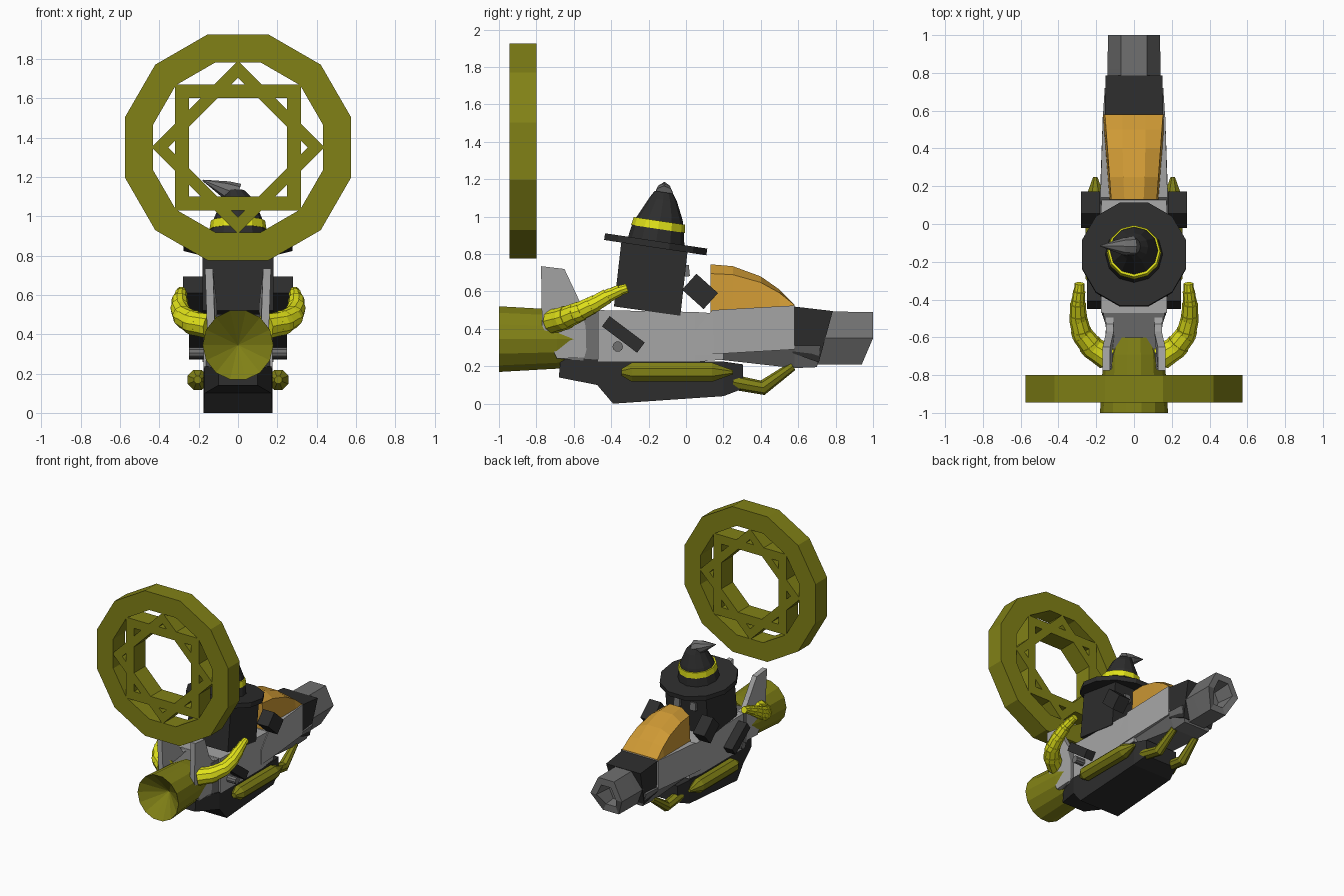
import bpy, bmesh, math
from mathutils import Vector, Matrix

if "Cube" in bpy.data.objects:
    bpy.data.objects.remove(bpy.data.objects["Cube"])


def material(name, rgb):
    m = bpy.data.materials.new(name)
    m.diffuse_color = (*rgb, 1)
    m.use_nodes = True
    m.node_tree.nodes["Principled BSDF"].inputs["Base Color"].default_value = m.diffuse_color
    return m


OLIVE = material("olive", (0.22, 0.22, 0.008))
YELLOW = material("yellow", (0.75, 0.76, 0.01))
ORANGE = material("orange", (0.62, 0.32, 0.035))
LIGHT = material("light_grey", (0.38, 0.38, 0.38))
MID = material("mid_grey", (0.16, 0.16, 0.16))
BLACK = material("black", (0.026, 0.026, 0.026))


def finish(name, rings, mat, closed=False):
    """Skin a list of equal-sized point rings, capping the ends unless closed."""
    bm = bmesh.new()
    vs = [[bm.verts.new(p) for p in r] for r in rings]
    n = len(vs[0])
    pairs = list(zip(vs, vs[1:])) + ([(vs[-1], vs[0])] if closed else [])
    for a, b in pairs:
        for i in range(n):
            j = (i + 1) % n
            bm.faces.new((a[i], a[j], b[j], b[i]))
    if not closed:
        bm.faces.new(vs[0][::-1])
        bm.faces.new(vs[-1])
    bmesh.ops.remove_doubles(bm, verts=bm.verts, dist=0.0005)
    bmesh.ops.recalc_face_normals(bm, faces=bm.faces)
    me = bpy.data.meshes.new(name)
    bm.to_mesh(me)
    bm.free()
    me.materials.append(mat)
    ob = bpy.data.objects.new(name, me)
    bpy.context.collection.objects.link(ob)
    return ob


def tube(name, pts, radii, sides, mat, axis=None, ref=(0, 0, 1), rot=0):
    pts = [Vector(p) for p in pts]
    rings = []
    for k, p in enumerate(pts):
        d = Vector(axis) if axis else pts[min(k + 1, len(pts) - 1)] - pts[max(k - 1, 0)]
        d.normalize()
        u = d.cross(Vector(ref)).normalized()
        v = u.cross(d)
        rings.append([p + radii[k] * (u * math.cos(a) + v * math.sin(a))
                      for a in (rot + 2 * math.pi * i / sides for i in range(sides))])
    return finish(name, rings, mat)


def loft(name, secs, mat):
    """Sections along y: (y bottom, z bottom, half width, y top, z top, half width)."""
    return finish(name, [[(-wb, yb, zb), (wb, yb, zb), (wt, yt, zt), (-wt, yt, zt)]
                         for yb, zb, wb, yt, zt, wt in secs], mat)


def prism(name, prof, x0, x1, mat, lean=lambda z: 0):
    return finish(name, [[(x + math.copysign(lean(z), x), y, z) for y, z in prof]
                         for x in (x0, x1)], mat)


def box(name, centre, size, angle, mat):
    r = Matrix.Rotation(math.radians(angle), 3, 'X')
    c, h = Vector(centre), Vector(size) / 2
    return finish(name, [[c + r @ Vector((sx * h.x, sy * h.y, sz * h.z))
                          for sy, sz in ((-1, -1), (1, -1), (1, 1), (-1, 1))]
                         for sx in (-1, 1)], mat)


def frame(name, n, ro, ri, rot, y0, y1):
    def ring(r, y):
        return [(r * math.cos(a), y, 1.35 + r * math.sin(a))
                for a in (rot + 2 * math.pi * i / n for i in range(n))]
    return finish(name, [ring(ro, y0), ring(ro, y1), ring(ri, y1), ring(ri, y0)], OLIVE, True)


# Floating halo: twelve-sided ring holding an eight-pointed star
frame("halo_ring", 12, 0.595, 0.447, math.pi / 12, -0.945, -0.80)
frame("halo_square", 4, 0.4525, 0.354, math.pi / 4, -0.944, -0.801)
frame("halo_diamond", 4, 0.44, 0.354, 0, -0.944, -0.801)

# Exhaust with dished end
tube("exhaust", [(0, -0.60, 0.345), (0, -0.69, 0.345), (0, -1, 0.345), (0, -0.86, 0.345)],
     [0.15, 0.162, 0.18, 0.0], 14, OLIVE, axis=(0, -1, 0))

# Hull
loft("keel", [(-0.68, 0.14, 0.10, -0.67, 0.25, 0.10),
              (-0.475, 0.10, 0.17, -0.475, 0.235, 0.17),
              (-0.39, 0.0, 0.175, -0.39, 0.235, 0.175),
              (0.20, 0.04, 0.17, 0.20, 0.225, 0.17),
              (0.305, 0.08, 0.14, 0.305, 0.21, 0.14)], BLACK)
loft("rear_body", [(-0.69, 0.24, 0.11, -0.76, 0.45, 0.11),
                   (-0.46, 0.225, 0.165, -0.46, 0.50, 0.165)], MID)
loft("centre_body", [(-0.47, 0.225, 0.175, -0.47, 0.50, 0.175),
                     (0.05, 0.225, 0.175, 0.05, 0.49, 0.175),
                     (0.20, 0.235, 0.17, 0.20, 0.48, 0.17)], LIGHT)
loft("nose_body", [(0.04, 0.26, 0.18, 0.04, 0.38, 0.18),
                   (0.15, 0.265, 0.18, 0.14, 0.50, 0.178),
                   (0.58, 0.29, 0.165, 0.58, 0.525, 0.165)], LIGHT)
loft("nose_underside", [(0.18, 0.235, 0.13, 0.18, 0.29, 0.17),
                        (0.58, 0.19, 0.11, 0.58, 0.31, 0.164),
                        (0.70, 0.195, 0.11, 0.72, 0.31, 0.155)], MID)
loft("nose_collar", [(0.57, 0.27, 0.15, 0.57, 0.52, 0.155),
                     (0.71, 0.22, 0.13, 0.785, 0.495, 0.15)], BLACK)

# Hollow six-sided barrel, lower lip cut back
barrel = tube("barrel", [(0, y, 0.35) for y in (0.68, 0.82, 1.0, 1.0, 0.86)],
              [0.14, 0.14, 0.138, 0.085, 0.07], 6, MID, axis=(0, 1, 0))
for v in barrel.data.vertices:
    v.co.z = 0.35 + (v.co.z - 0.35) * 1.17
    if v.co.z < 0.32 and v.co.y > 0.95:
        v.co.y -= 0.06

# Orange canopy
CANOPY = [(0.13, 0.745, 0.085), (0.25, 0.735, 0.095), (0.40, 0.68, 0.10),
          (0.50, 0.61, 0.10), (0.58, 0.53, 0.10)]
rings = []
for y, z, w in CANOPY:
    zb = 0.47 + 0.05 * (y - 0.13) / 0.45
    wb = 0.13 + 0.035 * (y - 0.13) / 0.45
    zm = zb + (z - zb) * 0.82
    rings.append([(-wb, y, zb), (wb, y, zb), (wb * 0.93, y, zm), (w * 0.6, y, z),
                  (-w * 0.6, y, z), (-wb * 0.93, y, zm)])
finish("canopy", rings, ORANGE)

# Rider: head, brimmed hat, band and bent tip
prism("rider_body", [(-0.385, 0.52), (-0.03, 0.47), (0.01, 0.83), (-0.345, 0.87)],
      -0.18, 0.18, BLACK)
tilt = Vector((0, 0.15, 1)).normalized()
bc = Vector((0, -0.162, 0.852))
tube("hat_brim", [bc - tilt * 0.018, bc + tilt * 0.018], [0.286] * 2, 12, BLACK,
     axis=tilt, ref=(0, 1, 0), rot=math.pi / 12)
tube("hat_crown", [bc, bc + tilt * 0.10, (0, -0.135, 1.0), (0, -0.122, 1.09), (-0.015, -0.118, 1.13)],
     [0.155, 0.138, 0.118, 0.075, 0.05], 12, BLACK, axis=tilt, ref=(0, 1, 0))
hb = bc + tilt * 0.105
tube("hat_band", [hb - tilt * 0.022, hb + tilt * 0.022], [0.145, 0.138], 12, YELLOW,
     axis=tilt, ref=(0, 1, 0))
tube("hat_tip", [(0.0, -0.118, 1.115), (-0.06, -0.118, 1.135), (-0.18, -0.115, 1.183)],
     [0.052, 0.045, 0.003], 8, MID, ref=(0, 1, 0))

# Cross pin through the hull
tube("foot_pin", [(-0.25, -0.365, 0.305), (0.25, -0.365, 0.305)], [0.028] * 2, 10, MID)

# Mirrored side parts
for s, side in ((-1, "left"), (1, "right")):
    prism("fin_" + side, [(-0.775, 0.735), (-0.65, 0.72), (-0.57, 0.55), (-0.53, 0.50),
                          (-0.47, 0.49), (-0.47, 0.25), (-0.69, 0.24), (-0.77, 0.42)],
          s * 0.105, s * 0.145, LIGHT, lambda z: 0.11 * (0.53 - z) if z > 0.4 else 0.0)
    box("arm_" + side, (s * 0.23, 0.075, 0.60), (0.10, 0.155, 0.115), -42, BLACK)
    box("leg_" + side, (s * 0.20, -0.335, 0.37), (0.10, 0.235, 0.068), -37, BLACK)
    box("eye_" + side, (s * 0.07, 0.003, 0.71), (0.05, 0.03, 0.06), 6, MID)
    tube("side_pod_" + side, [(s * 0.205, y, 0.168) for y in (-0.345, -0.29, 0.14, 0.25)],
         [0.02, 0.055, 0.055, 0.012], 8, OLIVE, rot=math.pi / 8)
    tube("front_skid_" + side, [(s * 0.12, 0.25, 0.115), (s * 0.11, 0.41, 0.085),
                                (s * 0.10, 0.57, 0.20)], [0.04, 0.04, 0.025], 8, OLIVE)
    # Curved pipe of stepped, shrinking segments
    path = [(0.14, -0.71, 0.44), (0.22, -0.655, 0.455), (0.275, -0.585, 0.485),
            (0.295, -0.505, 0.525), (0.297, -0.42, 0.575), (0.29, -0.355, 0.605)]
    pts = [(s * x, y, z) for x, y, z in path]
    for k, r in enumerate((0.066, 0.060, 0.052, 0.045, 0.035)):
        tube("pipe_%s_%d" % (side, k), [pts[k], pts[k + 1]], [r, r * 0.93], 10, YELLOW)
        if k:
            tube("pipe_joint_%s_%d" % (side, k),
                 [Vector(pts[k]).lerp(Vector(pts[k - 1]), 0.3), pts[k],
                  Vector(pts[k]).lerp(Vector(pts[k + 1]), 0.3)], [r * 1.05] * 3, 10, YELLOW)
    tube("pipe_tip_" + side, [pts[-1], (s * 0.288, -0.315, 0.617)], [0.028, 0.026], 10, YELLOW)
